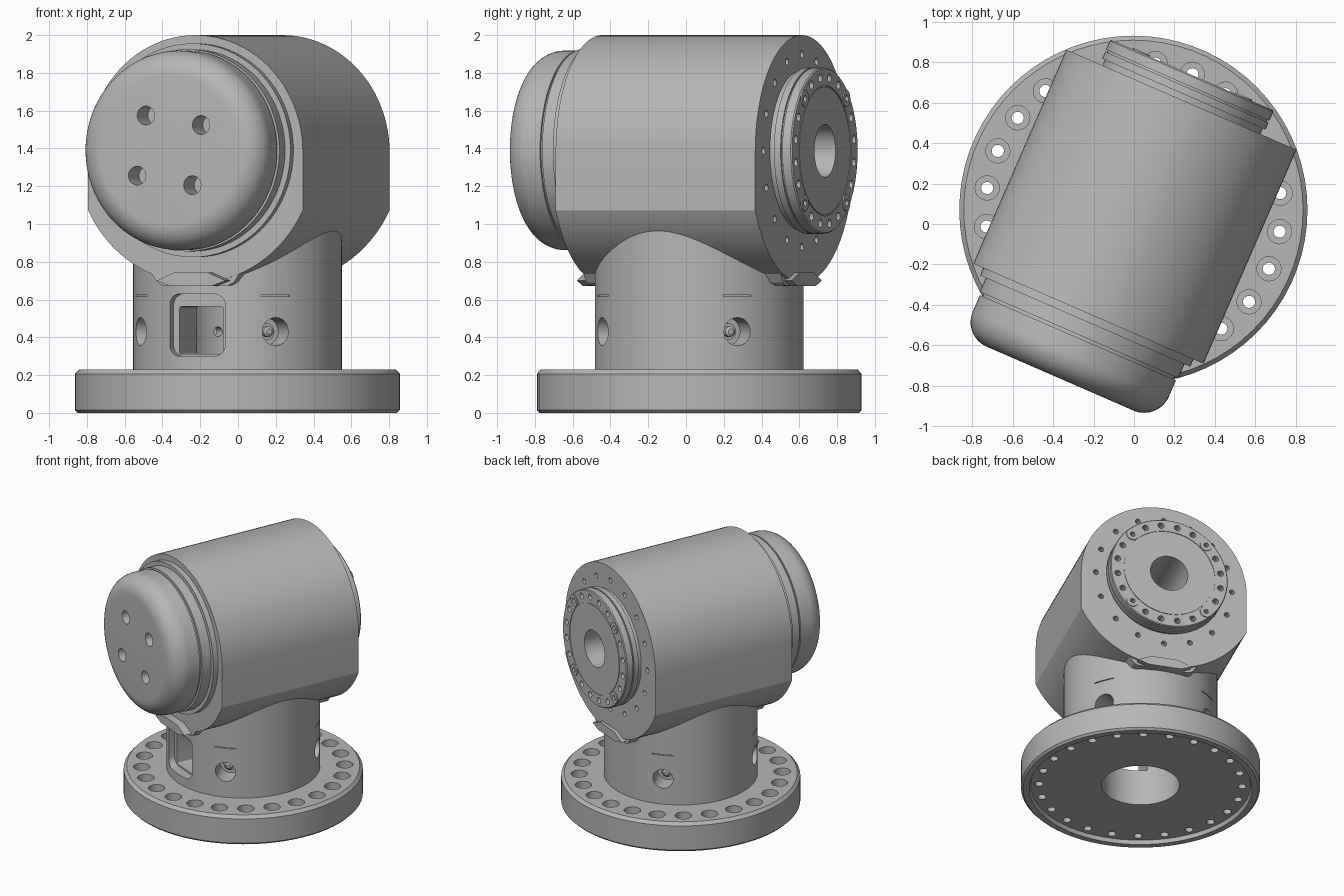
import bpy, bmesh
from math import sin, cos, acos, pi, radians
from mathutils import Matrix

if "Cube" in bpy.data.objects:
    bpy.data.objects.remove(bpy.data.objects["Cube"])

GREY = (0.47, 0.47, 0.47, 1)
metal = bpy.data.materials.new("grey metal")
metal.use_nodes = True
metal.diffuse_color = GREY
metal.node_tree.nodes["Principled BSDF"].inputs["Base Color"].default_value = GREY


def shift(x, y, z):
    return Matrix.Translation((x, y, z))


def turn(deg, axis):
    return Matrix.Rotation(radians(deg), 4, axis)


# Frames: the flange, the turned head, and its forward and backward axes (y is up)
HEADING = -23.5
BASE = shift(-0.003, 0.07, 0)
HEAD = shift(0.002, 0.08, 1.38) @ turn(HEADING, 'Z')
FRONT = HEAD @ turn(90, 'X')
BACK = HEAD @ turn(180, 'Z') @ turn(90, 'X')
CAP = FRONT @ shift(0, 0.01, 0)
OUTPUT = BACK @ shift(0, 0.008, 0)


def radial(deg, z):
    return BASE @ turn(deg, 'Z') @ shift(0, 0, z) @ turn(90, 'Y')


def finish(bm, name):
    bmesh.ops.recalc_face_normals(bm, faces=bm.faces)
    mesh = bpy.data.meshes.new(name)
    bm.to_mesh(mesh)
    bm.free()
    obj = bpy.data.objects.new(name, mesh)
    bpy.context.collection.objects.link(obj)
    mesh.materials.append(metal)
    return obj


def lathe(name, profile, frame, closed=False, steps=72):
    bm = bmesh.new()
    vs = [bm.verts.new((r, 0, z)) for r, z in profile]
    edges = [bm.edges.new(p) for p in zip(vs, vs[1:])]
    if closed:
        edges.append(bm.edges.new((vs[-1], vs[0])))
    bmesh.ops.spin(bm, geom=vs + edges, cent=(0, 0, 0), axis=(0, 0, 1),
                   angle=2 * pi, steps=steps)
    bmesh.ops.remove_doubles(bm, verts=bm.verts, dist=1e-5)
    bm.transform(frame)
    return finish(bm, name)


def add_prism(bm, outline, z0, z1, frame):
    face = bm.faces.new([bm.verts.new(frame @ shift(x, y, z0).translation)
                         for x, y in outline])
    top = bmesh.ops.extrude_face_region(bm, geom=[face])["geom"]
    move = frame.to_3x3().col[2] * (z1 - z0)
    bmesh.ops.translate(bm, vec=move,
                        verts=[v for v in top if isinstance(v, bmesh.types.BMVert)])


def prism(name, outline, z0, z1, frame):
    bm = bmesh.new()
    add_prism(bm, outline, z0, z1, frame)
    return finish(bm, name)


def arc(r, a0, a1, n, cx=0, cy=0):
    return [(cx + r * cos(a0 + (a1 - a0) * i / n), cy + r * sin(a0 + (a1 - a0) * i / n))
            for i in range(n + 1)]


def circle(r, cx=0, cy=0, n=20):
    return arc(r, 0, 2 * pi, n, cx, cy)[:-1]


def polar(r, deg):
    return r * cos(radians(deg)), r * sin(radians(deg))


def rounded_box(w, h, r):
    out = []
    for i, (sx, sy) in enumerate([(1, 1), (-1, 1), (-1, -1), (1, -1)]):
        out += arc(r, i * pi / 2, (i + 1) * pi / 2, 6, sx * (w / 2 - r), sy * (h / 2 - r))
    return out


def cut(obj, pieces):
    """Subtract prisms given as (outline, z0, z1, frame)."""
    bm = bmesh.new()
    for piece in pieces:
        add_prism(bm, *piece)
    cutter = finish(bm, "cutter")
    cutter.hide_render = True
    mod = obj.modifiers.new("cut", 'BOOLEAN')
    mod.operation, mod.solver, mod.object = 'DIFFERENCE', 'EXACT', cutter
    bpy.context.view_layer.objects.active = obj
    bpy.ops.object.modifier_apply(modifier=mod.name)
    bpy.data.objects.remove(cutter)


# Base flange with a recessed underside and counterbored bolt holes
flange = lathe("base_flange", [(0.28, 0.03), (0.79, 0.03), (0.80, 0), (0.845, 0),
                               (0.86, 0.015), (0.86, 0.207), (0.838, 0.23), (0.28, 0.23)],
               BASE, closed=True)
spots = [polar(0.73, 6.5 + 15 * i) for i in range(24)]
cut(flange, [(circle(0.06, *p), 0.12, 0.3, BASE) for p in spots])
cut(flange, [(circle(0.03, *p), -0.1, 0.2, BASE) for p in spots])

# Thick-walled column with a stepped window, four ports and thin slits above them
column = lathe("column", [(0.28, 0.2), (0.553, 0.2), (0.553, 1.1), (0.28, 1.1)],
               BASE, closed=True)
front_dir = HEADING - 90
ports = [front_dir + 45 + 90 * i for i in range(4)]
slit = [(-0.003, -0.08), (0.003, -0.08), (0.003, 0.08), (-0.003, 0.08)]
pieces = [(rounded_box(0.33, 0.32, 0.06), 0.48, 0.7, radial(front_dir, 0.465))]
for a in ports:
    pieces.append((circle(0.075), 0.40, 0.7, radial(a, 0.43)))
    pieces.append((slit, 0.535, 0.7, radial(a, 0.62)))
cut(column, pieces)
cut(column, [(rounded_box(0.25, 0.252, 0.01), 0.15, 0.6, radial(front_dir, 0.437))]
    + [(circle(0.025), 0.2, 0.36, radial(a, 0.43)) for a in ports])
for a in ports:
    lathe("port_bolt", [(0, 0.39), (0.045, 0.39), (0.045, 0.42), (0.028, 0.42),
                        (0.028, 0.45), (0.015, 0.46), (0, 0.46)], radial(a, 0.43), steps=20)

# Head housing: round top, flat sides, wider lower arc
side, low = 0.62, 0.692
a = acos(side / low)
outline = arc(side, 0, pi, 48) + arc(low, pi + a, 2 * pi - a, 32)
housing = prism("head_housing", outline, -0.582, 0.57, FRONT)
pieces = [(circle(0.02, *polar(0.51, 22.5 * i), 12), 0.5, 0.7, OUTPUT) for i in range(16)]
pieces.append((circle(0.14, n=40), 0.1, 0.7, OUTPUT))
cut(housing, pieces)

# Locking tabs on a short shelf under both ends of the housing
tab = [(-0.2, -0.68), (-0.1, -0.638), (0.1, -0.638), (0.2, -0.68),
       (0.12, -0.708), (-0.12, -0.708)]
shelf = [(-0.27, -0.62), (0.27, -0.62), (0.22, -0.69), (0.19, -0.705),
         (-0.19, -0.705), (-0.22, -0.69)]
for end, frame, reach in (("front", FRONT, 0.63), ("back", BACK, 0.61)):
    prism(end + "_tab", tab, 0.46, reach, frame)
    prism(end + "_tab_shelf", shelf, 0.44, 0.568, frame)

# Front cap with stepped collar, rounded rim and four holes
cap = lathe("front_cap", [(0, 0.5), (0.566, 0.5), (0.566, 0.61), (0.535, 0.61),
                          (0.535, 0.685), (0.515, 0.685), (0.515, 0.70), (0.528, 0.70)]
            + arc(0.132, 0, pi / 2, 12, 0.396, 0.788) + [(0, 0.92)], CAP)
cut(cap, [(circle(0.05, *polar(0.228, 36 + 90 * i)), 0.78, 1.0, CAP) for i in range(4)])

# Output flange at the back: neck, grooved ring, bolt circle and centre bore
output = lathe("output_flange", [(0.14, 0.5), (0.425, 0.5), (0.425, 0.612), (0.44, 0.612),
                                 (0.44, 0.65), (0.43, 0.65), (0.43, 0.66), (0.44, 0.66),
                                 (0.44, 0.708), (0.434, 0.715), (0.345, 0.715),
                                 (0.345, 0.71), (0.338, 0.71), (0.338, 0.715),
                                 (0.14, 0.715)], OUTPUT, closed=True)
cut(output, [(circle(0.023 if i % 5 != 2 else 0.018, *polar(0.39, 9 + 18 * i), 12),
              0.64, 0.8, OUTPUT) for i in range(20)])
for i in range(4):
    x, y = polar(0.39, 45 + 90 * i)
    lathe("output_bolt_ring", [(0.018, 0.7), (0.045, 0.7), (0.045, 0.722), (0.018, 0.722)],
          OUTPUT @ shift(x, y, 0), closed=True, steps=20)

# Smooth round surfaces, keep edges sharp
bpy.ops.object.select_all(action='DESELECT')
for obj in bpy.context.scene.objects:
    if obj.type == 'MESH':
        obj.select_set(True)
        bpy.context.view_layer.objects.active = obj
bpy.ops.object.shade_smooth_by_angle(angle=radians(25))
